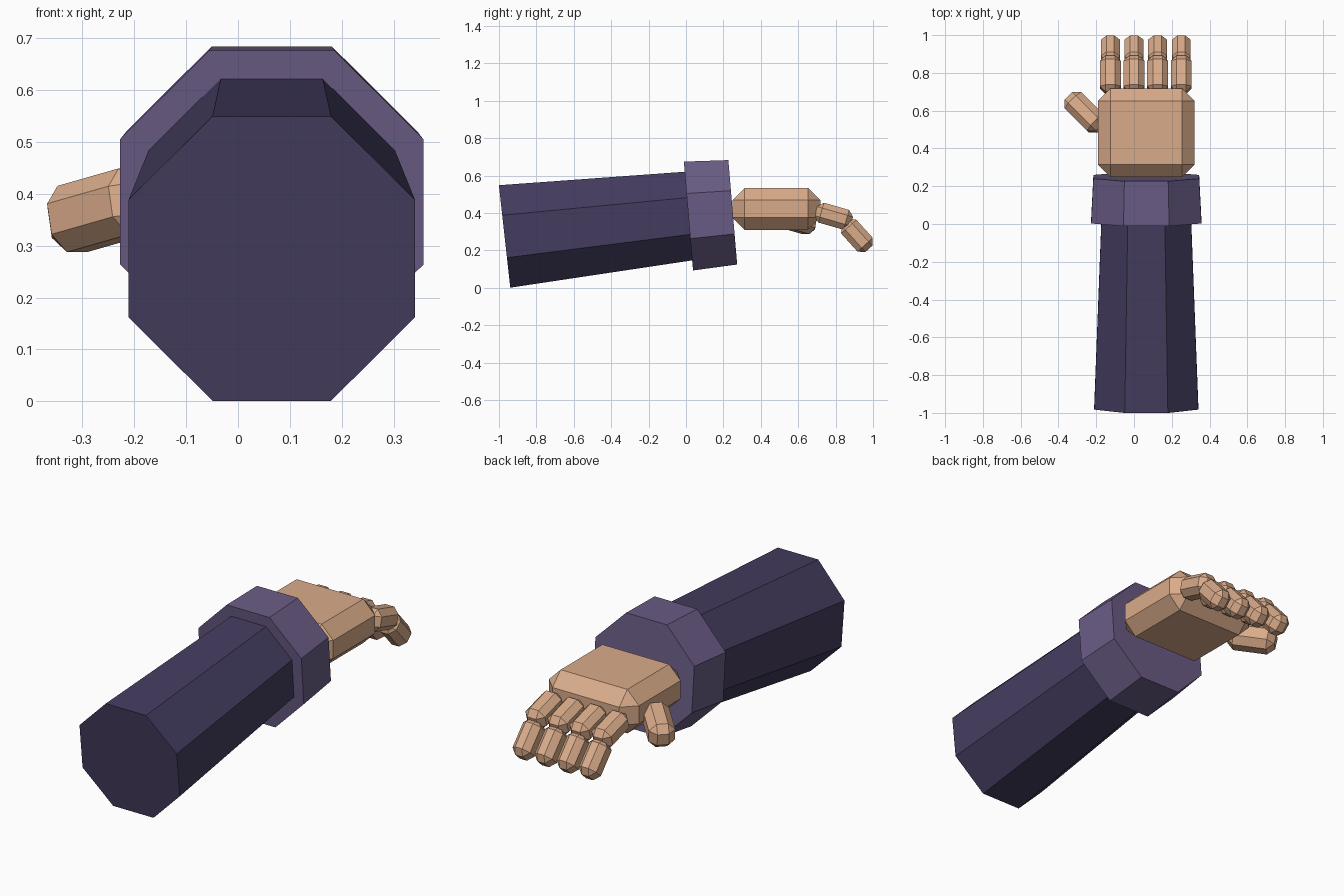
import bpy, bmesh
from math import cos, pi
from mathutils import Matrix, Vector

old = bpy.data.objects.get("Cube")
if old:
    bpy.data.objects.remove(old, do_unlink=True)


def material(name, rgb):
    mat = bpy.data.materials.new(name)
    mat.use_nodes = True
    mat.diffuse_color = (*rgb, 1)
    mat.node_tree.nodes["Principled BSDF"].inputs["Base Color"].default_value = (*rgb, 1)
    return mat


SKIN = material("skin", (0.70, 0.41, 0.255))
SLEEVE = material("dark purple cloth", (0.058, 0.046, 0.115))
CUFF = material("light purple cloth", (0.145, 0.107, 0.235))


def finish(bm, name, mat):
    bmesh.ops.recalc_face_normals(bm, faces=bm.faces)
    mesh = bpy.data.meshes.new(name)
    bm.to_mesh(mesh)
    bm.free()
    mesh.materials.append(mat)
    obj = bpy.data.objects.new(name, mesh)
    bpy.context.collection.objects.link(obj)
    return obj


def frame(direction):
    """Rotation whose local y runs along direction, with local x kept level."""
    y = Vector(direction).normalized()
    x = y.cross(Vector((0, 0, 1))).normalized()
    z = x.cross(y)
    return Matrix((x, y, z)).transposed().to_4x4()


def octagon_tube(name, start, end, apothem_start, apothem_end, mat):
    """Solid tapered octagon with flat sides facing up and sideways."""
    start, end = Vector(start), Vector(end)
    bm = bmesh.new()
    corner = 1 / cos(pi / 8)
    bmesh.ops.create_cone(bm, cap_ends=True, segments=8,
                          radius1=apothem_start * corner,
                          radius2=apothem_end * corner,
                          depth=(end - start).length)
    lay_down = Matrix.Rotation(-pi / 2, 4, 'X') @ Matrix.Rotation(pi / 8, 4, 'Z')
    bm.transform(Matrix.Translation((start + end) / 2) @ frame(end - start) @ lay_down)
    return finish(bm, name, mat)


def chamfered_box(name, centre, size, chamfer, direction=(0, 1, 0)):
    """Box with every edge cut flat, its length along direction."""
    bm = bmesh.new()
    bmesh.ops.create_cube(bm, size=1)
    bmesh.ops.scale(bm, vec=size, verts=bm.verts)
    bmesh.ops.bevel(bm, geom=bm.edges[:], offset=chamfer, segments=1,
                    affect='EDGES', profile=0.5)
    bm.transform(Matrix.Translation(centre) @ frame(direction))
    return finish(bm, name, SKIN)


MID = 0.065

# Arm
octagon_tube("sleeve", (MID, -0.97, 0.275), (MID, 0.03, 0.386), 0.2755, 0.237, SLEEVE)
octagon_tube("cuff", (MID, 0.013, 0.384), (MID, 0.25, 0.404), 0.292, 0.28, CUFF)

# Palm and thumb
chamfered_box("palm", (MID, 0.483, 0.422), (0.51, 0.47, 0.225), 0.066)
chamfered_box("thumb", (-0.26, 0.592, 0.368), (0.125, 0.24, 0.13), 0.035, (-0.7, 0.7, -0.2))

# Fingers, each with two joints curling down
for i, label in enumerate(("index", "middle", "ring", "little")):
    x = -0.125 + i * 0.125
    chamfered_box(label + "_finger_base", (x, 0.79, 0.383),
                  (0.11, 0.20, 0.11), 0.03, (0, 0.96, -0.276))
    chamfered_box(label + "_finger_tip", (x, 0.914, 0.279),
                  (0.10, 0.19, 0.11), 0.03, (0, 0.67, -0.743))
